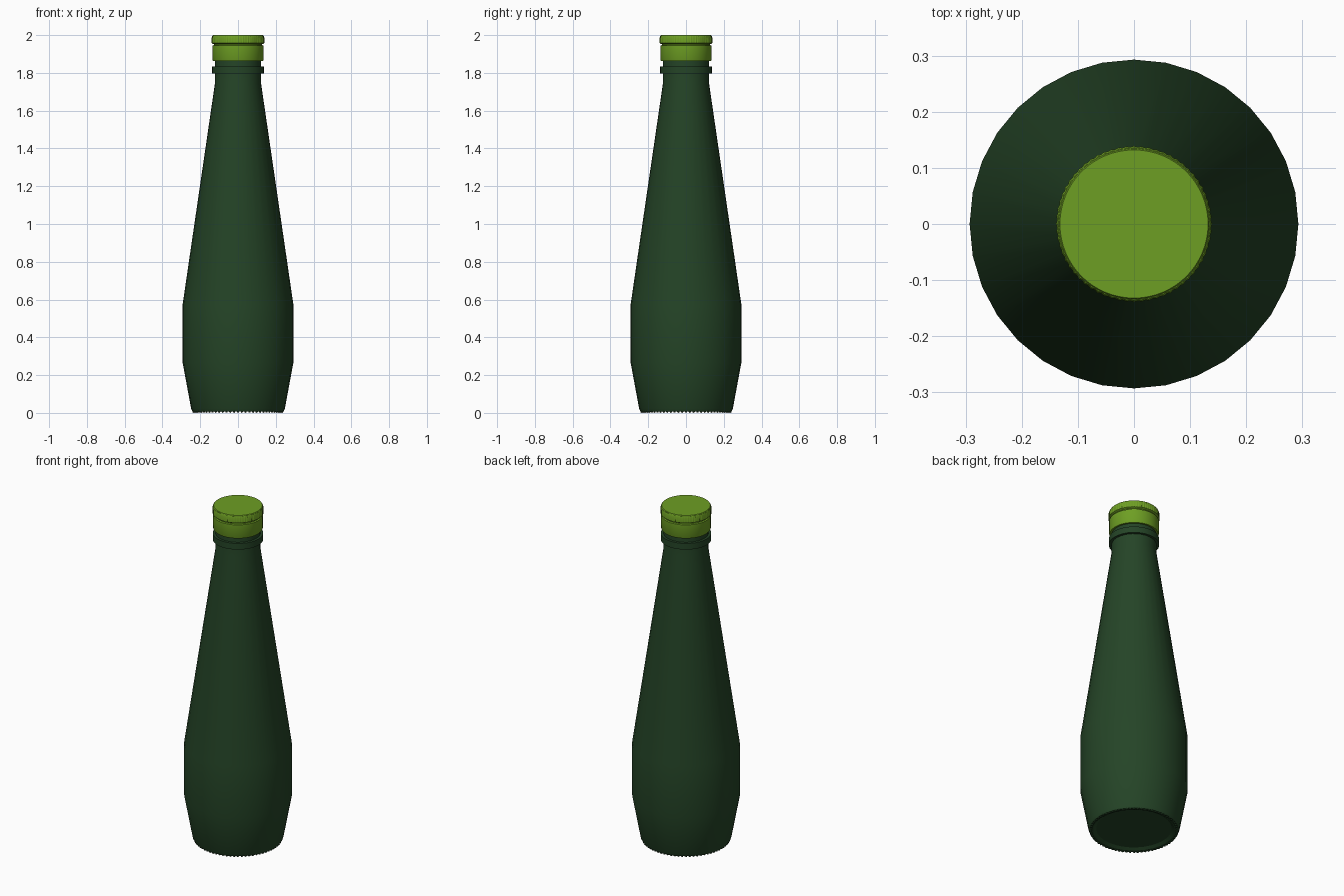
import bpy, bmesh
from math import sin, cos, pi, radians

cube = bpy.data.objects.get("Cube")
if cube:
    bpy.data.objects.remove(cube, do_unlink=True)


def make_material(name, colour):
    mat = bpy.data.materials.new(name)
    mat.use_nodes = True
    mat.diffuse_color = colour
    bsdf = next(n for n in mat.node_tree.nodes if n.type == 'BSDF_PRINCIPLED')
    bsdf.inputs["Base Color"].default_value = colour
    bsdf.inputs["Roughness"].default_value = 0.5
    return mat


def finish(name, bm, mat):
    bmesh.ops.recalc_face_normals(bm, faces=bm.faces)
    mesh = bpy.data.meshes.new(name)
    bm.to_mesh(mesh)
    bm.free()
    mesh.materials.append(mat)
    obj = bpy.data.objects.new(name, mesh)
    bpy.context.collection.objects.link(obj)
    bpy.ops.object.select_all(action='DESELECT')
    obj.select_set(True)
    bpy.context.view_layer.objects.active = obj
    bpy.ops.object.shade_smooth_by_angle(angle=radians(30))
    return obj


def lathe(name, profile, mat, sides=32, ribs=0.0):
    """Turn (radius, height) points into a closed solid; ribs insets every other column."""
    bm = bmesh.new()
    rings = []
    for r, z in profile:
        ring = []
        for i in range(sides):
            a = 2 * pi * i / sides
            rr = r - ribs * (i % 2)
            ring.append(bm.verts.new((rr * cos(a), rr * sin(a), z)))
        rings.append(ring)
    for low, high in zip(rings, rings[1:]):
        for i in range(sides):
            j = (i + 1) % sides
            bm.faces.new((low[i], low[j], high[j], high[i]))
    bm.faces.new(rings[0][::-1])
    bm.faces.new(rings[-1])
    return finish(name, bm, mat)


glass = make_material("dark green glass", (0.018, 0.058, 0.02, 1))
lime = make_material("lime green cap", (0.155, 0.345, 0.017, 1))

# Bottle body with a slightly hollow base and a long tapering neck
lathe("bottle_body", [
    (0.205, 0.018), (0.222, 0.008), (0.241, 0.008), (0.248, 0.022),
    (0.293, 0.265), (0.293, 0.575), (0.122, 1.745), (0.122, 1.88),
], glass)

# Raised collar below the cap
lathe("neck_collar", [
    (0.118, 1.797), (0.137, 1.797), (0.137, 1.834), (0.118, 1.834),
], glass)

# Ring of small grip beads under the base
bm = bmesh.new()
beads = 72
for i in range(beads):
    a = 2 * pi * i / beads
    made = bmesh.ops.create_icosphere(bm, subdivisions=1, radius=0.007)
    bmesh.ops.translate(bm, verts=made["verts"],
                        vec=(0.235 * cos(a), 0.235 * sin(a), 0.007))
finish("base_beads", bm, glass)

# Lower tamper band of the cap
lathe("cap_band", [
    (0.118, 1.862), (0.132, 1.862), (0.135, 1.868), (0.135, 1.944), (0.126, 1.948),
], lime, sides=64)

# Joint between band and top
lathe("cap_joint", [(0.128, 1.94), (0.128, 1.96)], lime, sides=64)

# Ribbed upper part of the cap
lathe("cap_grip", [
    (0.130, 1.952), (0.139, 1.957), (0.139, 1.986), (0.136, 1.995),
], lime, sides=128, ribs=0.002)

# Flat top disc of the cap
lathe("cap_top", [(0.134, 1.985), (0.134, 1.997), (0.132, 2.0)], lime, sides=64)
